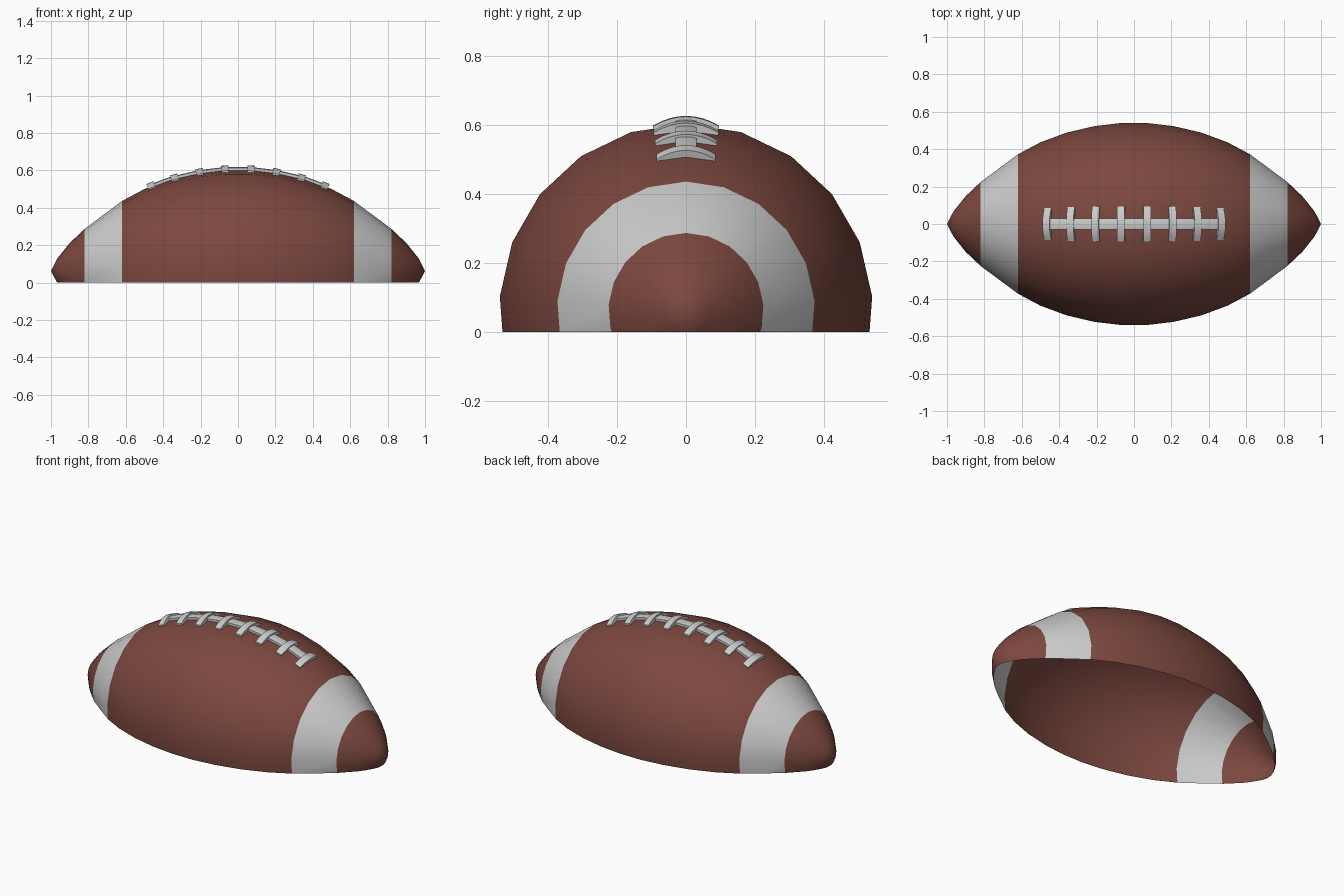
import bpy, bmesh, math
from mathutils import Vector, Matrix

if "Cube" in bpy.data.objects:
    bpy.data.objects.remove(bpy.data.objects["Cube"])

SIDES, AXIS_Z = 21, 0.062
# half profile: (x, radius), from middle to tip
HALF = [(0.07, 0.5415), (0.21, 0.525), (0.36, 0.49), (0.5, 0.438), (0.62, 0.374),
        (0.82, 0.225), (0.9, 0.149), (0.965, 0.068)]
PROFILE = [(-x, r) for x, r in reversed(HALF)] + HALF


def material(name, color):
    m = bpy.data.materials.new(name)
    m.diffuse_color = (*color, 1)
    m.use_nodes = True
    m.node_tree.nodes["Principled BSDF"].inputs["Base Color"].default_value = m.diffuse_color
    return m


def finish(name, bm, angle, mats=()):
    bmesh.ops.recalc_face_normals(bm, faces=bm.faces)
    me = bpy.data.meshes.new(name)
    bm.to_mesh(me)
    bm.free()
    for m in mats:
        me.materials.append(m)
    ob = bpy.data.objects.new(name, me)
    bpy.context.collection.objects.link(ob)
    bpy.ops.object.select_all(action='DESELECT')
    ob.select_set(True)
    bpy.context.view_layer.objects.active = ob
    bpy.ops.object.shade_smooth_by_angle(angle=math.radians(angle))
    return ob


def surface(x):
    """Top height and slope angle of the ball at x."""
    for (xa, ra), (xb, rb) in zip(PROFILE, PROFILE[1:]):
        if xa <= x <= xb:
            return AXIS_Z + ra + (rb - ra) * (x - xa) / (xb - xa)


def slope(x):
    return math.atan2(surface(x + 0.07) - surface(x - 0.07), 0.14)


def sweep(bm, sections):
    """Closed solid through equal-length vertex loops."""
    rings = [[bm.verts.new(p) for p in s] for s in sections]
    n = len(rings[0])
    for a, b in zip(rings, rings[1:]):
        for i in range(n):
            j = (i + 1) % n
            bm.faces.new((a[i], a[j], b[j], b[i]))
    bm.faces.new(rings[0])
    bm.faces.new(rings[-1])


# ball: lathed shell, cut open at the ground
bm = bmesh.new()
rings = []
for x, r in PROFILE:
    angs = [math.pi / 2 + math.tau * i / SIDES for i in range(SIDES)]
    rings.append([bm.verts.new((x, r * math.cos(a), AXIS_Z + r * math.sin(a))) for a in angs])
tips = [bm.verts.new((s, 0, AXIS_Z)) for s in (-1, 1)]
for i in range(SIDES):
    j = (i + 1) % SIDES
    for a, b in zip(rings, rings[1:]):
        f = bm.faces.new((a[i], a[j], b[j], b[i]))
        f.material_index = int(0.62 < abs(f.calc_center_median().x) < 0.82)
    bm.faces.new((tips[0], rings[0][j], rings[0][i]))
    bm.faces.new((tips[1], rings[-1][i], rings[-1][j]))
bmesh.ops.recalc_face_normals(bm, faces=bm.faces)
bmesh.ops.bisect_plane(bm, geom=bm.verts[:] + bm.edges[:] + bm.faces[:],
                       plane_co=(0, 0, 0), plane_no=(0, 0, 1), clear_inner=True)
finish("ball_shell", bm, 60, [material("brown_leather", (0.2, 0.064, 0.05)),
                              material("stripe_grey", (0.8, 0.8, 0.8))])

# long lace following the top of the ball
bm = bmesh.new()
sections = []
for x in (-0.47, -0.36, -0.21, -0.07, 0.07, 0.21, 0.36, 0.47):
    z = surface(x)
    sections.append([(x, -0.03, z - 0.01), (x, 0.03, z - 0.01), (x, 0.03, z + 0.01),
                     (x, 0.015, z + 0.014), (x, -0.015, z + 0.014), (x, -0.03, z + 0.01)])
sweep(bm, sections)
finish("long_lace", bm, 30)

# cross laces: curved bars tilted with the surface
for k, (x, half) in enumerate([(s * x, h) for s in (-1, 1) for x, h in
                               ((0.07, 0.096), (0.205, 0.094), (0.338, 0.09), (0.463, 0.085))]):
    bm = bmesh.new()
    sections = []
    for i in range(9):
        t = -1 + i / 4
        y, drop = half * t, 0.028 * t * t
        top, low = 0.022 - drop, -0.004 - drop * 0.7
        sections.append([(-0.02, y, low), (0.02, y, low), (0.02, y, top), (-0.02, y, top)])
    sweep(bm, sections)
    bm.transform(Matrix.Translation((x, 0, surface(x))) @ Matrix.Rotation(-slope(x), 4, 'Y'))
    finish(f"cross_lace_{k + 1}", bm, 30)
